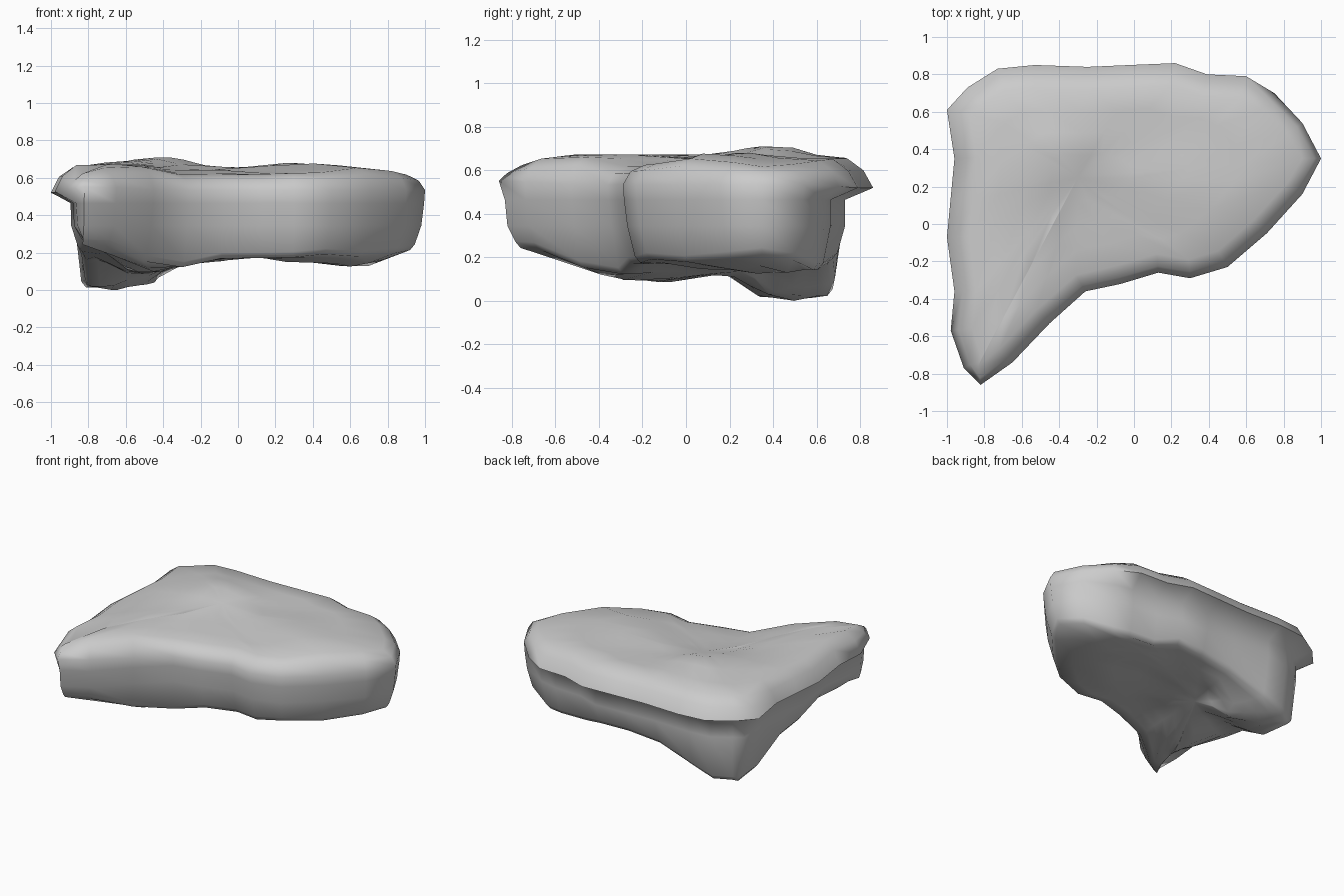
import bpy, bmesh
from mathutils import Vector

if "Cube" in bpy.data.objects:
    bpy.data.objects.remove(bpy.data.objects["Cube"])

# Plan outline at the widest level, counter-clockwise from the right tip
OUTLINE = [(1, .35), (.90, .54), (.75, .70), (.60, .79), (.39, .80), (.22, .86),
           (-.02, .85), (-.25, .84), (-.53, .85), (-.73, .83), (-.89, .73), (-1, .61),
           (-.96, .35), (-.98, .14), (-1, -.07), (-.96, -.36), (-.98, -.57), (-.91, -.77),
           (-.82, -.86), (-.65, -.74), (-.45, -.53), (-.26, -.36), (-.07, -.32),
           (.13, -.26), (.30, -.29), (.50, -.23), (.71, -.05), (.90, .16)]
# Height samples for the upper and lower surfaces
TOP = [(-.43, .4, .72), (-.67, .3, .69), (-.85, .5, .65), (-.85, 0, .66), (-.75, -.53, .68),
       (-.82, -.8, .625), (-.6, -.2, .68), (-.27, -.25, .62), (-.2, .1, .65), (0, .5, .66),
       (0, -.2, .62), (.37, .2, .69), (.7, .3, .66), (.9, .35, .62), (.3, .65, .66),
       (-.4, .72, .66), (.3, -.2, .63)]
BOTTOM = [(-.65, .5, 0), (-.76, .55, .02), (-.56, .56, .03), (-.51, .42, .03),
          (-.72, .36, .02), (-.47, .66, .1), (-.78, .14, .17), (-.58, .17, .14),
          (-.33, .62, .18), (-.3, .4, .16), (-.55, -.1, .09), (-.5, -.27, .1),
          (-.83, -.15, .22), (-.83, -.45, .27), (-.76, -.75, .25), (-.62, -.5, .18),
          (-.38, -.4, .13), (-.1, -.1, .18), (.1, .2, .19), (.1, .65, .2),
          (.35, .1, .15), (.35, -.15, .18), (.65, .38, .13), (.5, .62, .15),
          (.5, -.15, .2), (.92, .35, .22)]
CENTRE = Vector((-.30, .25))


def height(samples, p):
    soft = .015 if samples is TOP else .005
    total = weight = 0
    for x, y, z in samples:
        w = 1 / ((p.x - x) ** 2 + (p.y - y) ** 2 + soft) ** 2
        total += w * z
        weight += w
    return total / weight


pts = [Vector(p) for p in OUTLINE]
n = len(pts)
inward = []
for i in range(n):
    t = pts[(i + 1) % n] - pts[i - 1]
    inward.append(Vector((-t.y, t.x)).normalized())


def mix(a, b, t):
    return a + (b - a) * t


def ramp(value, start, end):
    return min(1, max(0, (value - start) / (end - start)))


def lip(p):
    """Strength of the overhanging lip: full along the back and left."""
    if p.y > .55:
        return ramp(p.x, .98, .6)
    if p.x < -.8:
        return .8 * ramp(p.y, -.95, -.55)
    return 0


def inset(free, lipped):
    return [p + d * mix(free, lipped, lip(p)) for p, d in zip(pts, inward)]


# Rings from the middle of the top, over the rim, to the middle of the underside
top_edge, base = inset(.10, .12), inset(.08, .19)
rings = []
for s in (.25, .5, .75, 1):
    ring = [CENTRE + (p - CENTRE) * s for p in top_edge]
    rings.append([(p.x, p.y, height(TOP, p)) for p in ring])
rings.append([(p.x, p.y, height(TOP, p) - mix(.03, .055, lip(q)))
              for p, q in zip(inset(.035, .045), pts)])
rings.append([(p.x, p.y, mix(.54, .525, lip(p)) + .02 * ramp(p.y, -.5, -.85)) for p in pts])
for free, lipped, z in ((.005, .13, .47), (.02, .13, .35)):
    rings.append([(p.x, p.y, z) for p in inset(free, lipped)])
rings.append([(p.x, p.y, height(BOTTOM, b) + .03)
              for p, b in zip(inset(.055, .165), base)])
for s in (1, .88, .74, .58, .4, .2):
    ring = [CENTRE + (p - CENTRE) * s for p in base]
    rings.append([(p.x, p.y, height(BOTTOM, p)) for p in ring])

# Skin the rings
bm = bmesh.new()
loops = [[bm.verts.new(c) for c in ring] for ring in rings]
for a, b in zip(loops, loops[1:]):
    for i in range(n):
        j = (i + 1) % n
        bm.faces.new((a[i], b[i], b[j], a[j]))
for loop, samples in ((loops[0], TOP), (loops[-1], BOTTOM)):
    hub = bm.verts.new((CENTRE.x, CENTRE.y, height(samples, CENTRE)))
    for i in range(n):
        bm.faces.new((loop[i], loop[(i + 1) % n], hub))
bmesh.ops.recalc_face_normals(bm, faces=bm.faces)
low = min(v.co.z for v in bm.verts)
for v in bm.verts:
    v.co.z -= low
mesh = bpy.data.meshes.new("stone_slab")
bm.to_mesh(mesh)
bm.free()
slab = bpy.data.objects.new("stone_slab", mesh)
bpy.context.collection.objects.link(slab)

# Plain grey stone
grey = bpy.data.materials.new("stone_grey")
grey.diffuse_color = (.6, .6, .6, 1)
grey.use_nodes = True
grey.node_tree.nodes["Principled BSDF"].inputs["Base Color"].default_value = grey.diffuse_color
mesh.materials.append(grey)

bpy.context.view_layer.objects.active = slab
slab.select_set(True)
bpy.ops.object.shade_smooth_by_angle(angle=1.4)
